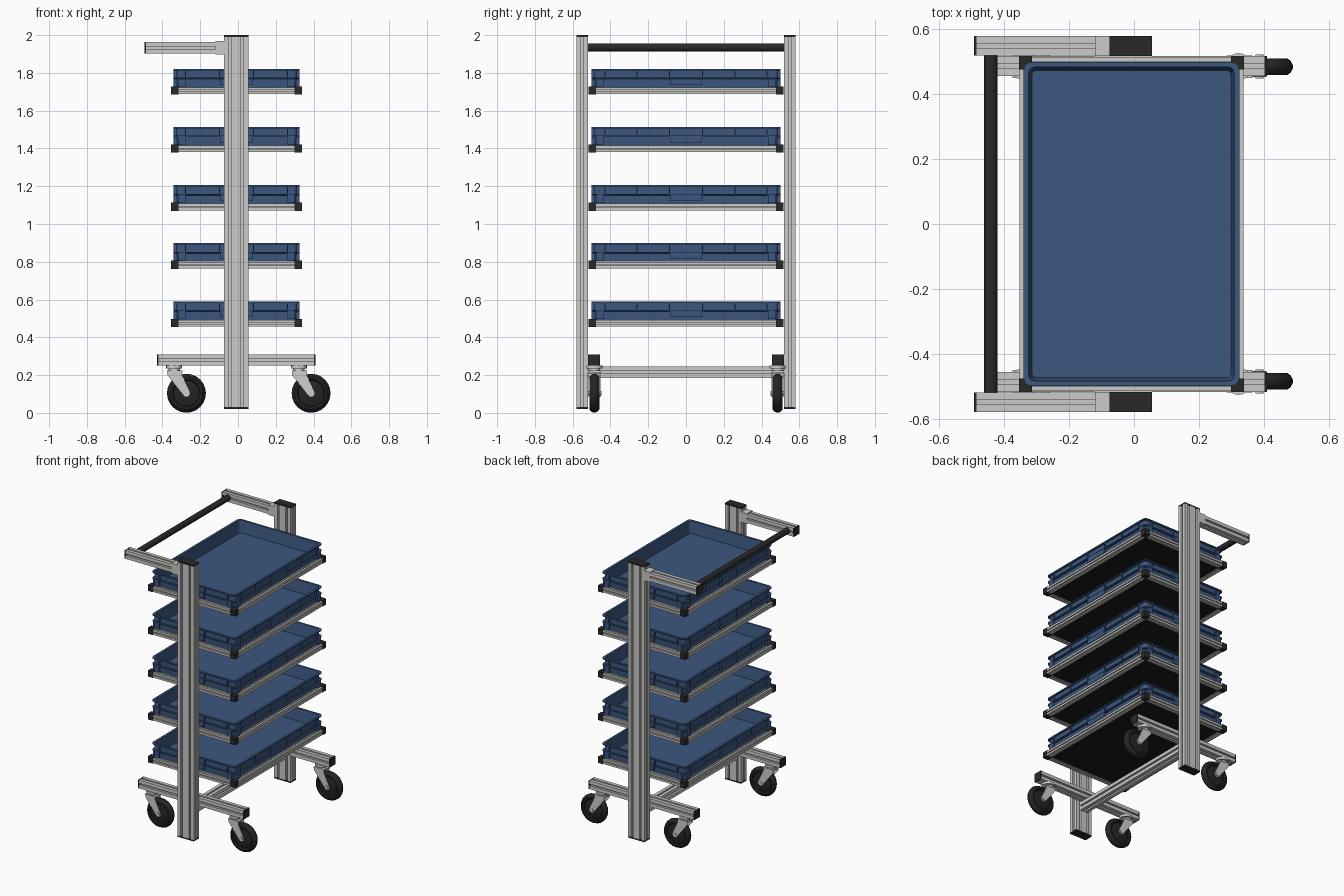
import bpy, bmesh, math
from mathutils import Vector

cube = bpy.data.objects.get("Cube")
if cube:
    bpy.data.objects.remove(cube, do_unlink=True)


def material(name, r, g, b):
    m = bpy.data.materials.new(name)
    m.use_nodes = True
    m.diffuse_color = (r, g, b, 1)
    m.node_tree.nodes["Principled BSDF"].inputs["Base Color"].default_value = (r, g, b, 1)
    return m


ALU = material("aluminium", 0.60, 0.60, 0.59)
STEEL = material("fork steel", 0.62, 0.62, 0.62)
BLACK = material("black plastic", 0.022, 0.022, 0.023)
RUBBER = material("rubber", 0.018, 0.018, 0.019)
PANEL = material("shelf panel", 0.010, 0.010, 0.010)
BLUE = material("tray blue", 0.045, 0.096, 0.215)


def make(name, bm, mat, smooth=False):
    bmesh.ops.recalc_face_normals(bm, faces=bm.faces)
    me = bpy.data.meshes.new(name)
    bm.to_mesh(me)
    bm.free()
    me.materials.append(mat)
    if smooth:
        me.shade_smooth()
        me.set_sharp_from_angle(angle=math.radians(35))
    ob = bpy.data.objects.new(name, me)
    bpy.context.collection.objects.link(ob)
    return ob


def duplicate(ob, offset):
    new = ob.copy()
    new.location = ob.location + Vector(offset)
    bpy.context.collection.objects.link(new)


def add_box(bm, x, y, z):
    """Box from three (low, high) ranges."""
    vs = bmesh.ops.create_cube(bm, size=1)["verts"]
    for v in vs:
        v.co = [(a + b) / 2 + c * (b - a) for (a, b), c in zip((x, y, z), v.co)]


def box(name, x, y, z, mat):
    bm = bmesh.new()
    add_box(bm, x, y, z)
    return make(name, bm, mat)


def prism(bm, outline, lo, hi, place):
    """Extrude a 2D outline from lo to hi; place maps (u, v, t) to xyz."""
    a = [bm.verts.new(place(u, v, lo)) for u, v in outline]
    b = [bm.verts.new(place(u, v, hi)) for u, v in outline]
    n = len(a)
    bm.faces.new(a)
    bm.faces.new(b[::-1])
    for i in range(n):
        bm.faces.new((a[i], a[(i + 1) % n], b[(i + 1) % n], b[i]))


def bridge(bm, rings, closed_ends=True):
    loops = [[bm.verts.new(p) for p in ring] for ring in rings]
    n = len(loops[0])
    for a, b in zip(loops, loops[1:]):
        for i in range(n):
            bm.faces.new((a[i], a[(i + 1) % n], b[(i + 1) % n], b[i]))
    if closed_ends:
        bm.faces.new(loops[0])
        bm.faces.new(loops[-1])


PLACE = {"x": lambda u, v, t: (t, u, v),
         "y": lambda u, v, t: (u, t, v),
         "z": lambda u, v, t: (u, v, t)}


def slotted_bar(name, axis, centre, w, h, span, cells=1, cap=0.0):
    """Slotted extrusion with one slot per cell on the wide faces, one on each edge."""
    outline = []
    corners = [(-w / 2, -h / 2), (w / 2, -h / 2), (w / 2, h / 2), (-w / 2, h / 2)]
    mouth, depth = h * 0.10, h * 0.24
    for k in range(4):
        p, q = Vector(corners[k]), Vector(corners[(k + 1) % 4])
        d = (q - p).normalized()
        inward = Vector((-d.y, d.x))
        outline.append(p)
        n = cells if k % 2 == 0 else 1
        for i in range(n):
            m = p.lerp(q, (i + 0.5) / n)
            outline += [m - d * mouth, m - d * mouth + inward * depth,
                        m + d * mouth + inward * depth, m + d * mouth]
    cu, cv = centre
    place = PLACE[axis]
    bm = bmesh.new()
    prism(bm, outline, span[0] + cap, span[1] - cap, lambda u, v, t: place(u + cu, v + cv, t))
    bar = make(name, bm, ALU)
    if cap:
        bm = bmesh.new()
        for lo, hi in ((span[0], span[0] + cap), (span[1] - cap, span[1])):
            prism(bm, corners, lo, hi, lambda u, v, t: place(u + cu, v + cv, t))
        make(name + "_end_caps", bm, BLACK)
    return bar


# Uprights, push handle arms and base beams on both sides
for side, s in (("left_side", 1), ("right_side", -1)):
    slotted_bar("back_post" if s > 0 else "front_post", "z", (-0.01, s * 0.549), 0.13, 0.062,
                (0.02, 2.0), cells=2, cap=0.01)
    label = "back" if s > 0 else "front"
    slotted_bar(label + "_handle_arm", "x", (s * 0.549, 1.933), 0.06, 0.06, (-0.494, -0.1), cap=0.008)
    box(label + "_arm_bracket", (-0.12, -0.074), (s * 0.549 - 0.031, s * 0.549 + 0.031),
        (1.897, 1.969), ALU)
    slotted_bar(label + "_base_beam", "x", (s * 0.487, 0.28), 0.062, 0.06, (-0.43, 0.41), cap=0.008)
slotted_bar("base_cross_bar", "y", (-0.01, 0.215), 0.06, 0.06, (-0.52, 0.52))


def circle_y(cx, cz, r, y, n):
    return [(cx + r * math.cos(2 * math.pi * i / n), y, cz + r * math.sin(2 * math.pi * i / n))
            for i in range(n)]


# Push handle
bm = bmesh.new()
bridge(bm, [circle_y(-0.442, 1.935, 0.021, y, 20) for y in (-0.522, 0.522)])
make("push_handle", bm, BLACK, smooth=True)

# Casters: tyre with hub, axle, fork cheeks, fork crown and swivel
TYRE = [(0.022, 0.024), (0.055, 0.022), (0.068, 0.018), (0.074, 0.026), (0.086, 0.026), (0.097, 0.017), (0.103, 0.005)]
for end, px in (("rear", -0.338), ("lead", 0.322)):
    for label, py in (("back", 0.485), ("front", -0.485)):
        wx, wz = px + 0.065, 0.104
        name = label + "_" + end
        profile = [(r, -y) for r, y in TYRE] + [(r, y) for r, y in reversed(TYRE)]
        bm = bmesh.new()
        bridge(bm, [circle_y(wx, wz, r, py + y, 24) for r, y in profile])
        make(name + "_wheel", bm, RUBBER, smooth=True)

        bm = bmesh.new()
        bridge(bm, [circle_y(wx, wz, 0.012, py + y, 12) for y in (-0.037, 0.037)])
        # Cheek outline, tapering to a rounded end around the axle
        cheek = [(px - 0.035, 0.222), (px - 0.035, 0.2)]
        cheek += [(wx + 0.021 * math.cos(a), wz + 0.021 * math.sin(a))
                  for a in (math.radians(200 + 40 * k) for k in range(6))]
        cheek += [(px + 0.042, 0.2), (px + 0.042, 0.222)]
        for y in (-0.032, 0.028):
            prism(bm, cheek, py + y, py + y + 0.004, PLACE["y"])
        add_box(bm, (px - 0.037, px + 0.044), (py - 0.034, py + 0.034), (0.214, 0.224))
        make(name + "_fork", bm, STEEL)

        bm = bmesh.new()
        for r, lo, hi in ((0.03, 0.222, 0.236), (0.042, 0.234, 0.251)):
            ring = [(px + x - px, py + z) for x, _, z in circle_y(px, 0, r, 0, 20)]
            prism(bm, ring, lo, hi, PLACE["z"])
        make(name + "_swivel", bm, STEEL, smooth=True)

# Shelf frames and trays
CX, HX, HY = -0.008, 0.347, 0.516
BASE, STEP, LEVELS = 0.455, 0.3075, 5
level_parts = []
for s in (-1, 1):
    level_parts.append(slotted_bar("shelf_long_rail", "y", (CX + s * (HX - 0.019), BASE + 0.02),
                                   0.035, 0.035, (-HY + 0.03, HY - 0.03)))
    level_parts.append(slotted_bar("shelf_short_rail", "x", (s * (HY - 0.019), BASE + 0.02),
                                   0.035, 0.035, (CX - HX + 0.03, CX + HX - 0.03)))
bm = bmesh.new()
for sx in (-1, 1):
    for sy in (-1, 1):
        x, y = CX + sx * (HX - 0.02), sy * (HY - 0.02)
        add_box(bm, (x - 0.02, x + 0.02), (y - 0.02, y + 0.02), (BASE, BASE + 0.043))
level_parts.append(make("shelf_corner_blocks", bm, BLACK))
level_parts.append(box("shelf_panel", (CX - HX + 0.03, CX + HX - 0.03), (-HY + 0.03, HY - 0.03),
                       (BASE + 0.006, BASE + 0.037), PANEL))


def rounded_rect(inset, z, radius=0.025):
    hx, hy = 0.333 - inset, 0.5 - inset
    r = max(radius - inset * 0.4, 0.008)
    pts = []
    for k, (sx, sy) in enumerate(((1, 1), (-1, 1), (-1, -1), (1, -1))):
        for j in range(4):
            a = math.radians(90 * k + 30 * j)
            pts.append((CX + sx * (hx - r) + r * math.cos(a), sy * (hy - r) + r * math.sin(a), z))
    return pts


# Tray shell: outer wall with a middle ledge and a top rim, then the inside down to the floor
T = BASE + 0.038
SHELL = [(0.016, 0), (0.014, 0.044), (0, 0.046), (0, 0.052), (0.012, 0.052), (0.012, 0.09),
         (0, 0.09), (0, 0.098), (0.016, 0.098), (0.026, 0.012)]
bm = bmesh.new()
bridge(bm, [rounded_rect(i, T + z) for i, z in SHELL])
# Ribs, corner feet and grip plates around the outside
for s in (-1, 1):
    xr = sorted((CX + s * 0.316, CX + s * 0.3325))
    yr = sorted((s * 0.483, s * 0.4995))
    for p in (-0.43, -0.26, -0.088, 0.088, 0.26, 0.43):
        add_box(bm, xr, (p - 0.003, p + 0.003), (T + 0.05, T + 0.092))
    for p in (-0.27, -0.09, 0.09, 0.27):
        add_box(bm, (CX + p - 0.003, CX + p + 0.003), yr, (T + 0.05, T + 0.092))
    add_box(bm, xr, (-0.085, 0.085), (T + 0.014, T + 0.046))
    add_box(bm, (CX - 0.085, CX + 0.085), yr, (T + 0.014, T + 0.046))
    for q in (-1, 1):
        add_box(bm, xr, sorted((q * 0.435, q * 0.475)), (T + 0.004, T + 0.046))
        add_box(bm, sorted((CX + q * 0.27, CX + q * 0.308)), yr, (T + 0.004, T + 0.046))
level_parts.append(make("tray", bm, BLUE))

for i in range(1, LEVELS):
    for part in level_parts:
        duplicate(part, (0, 0, i * STEP))
